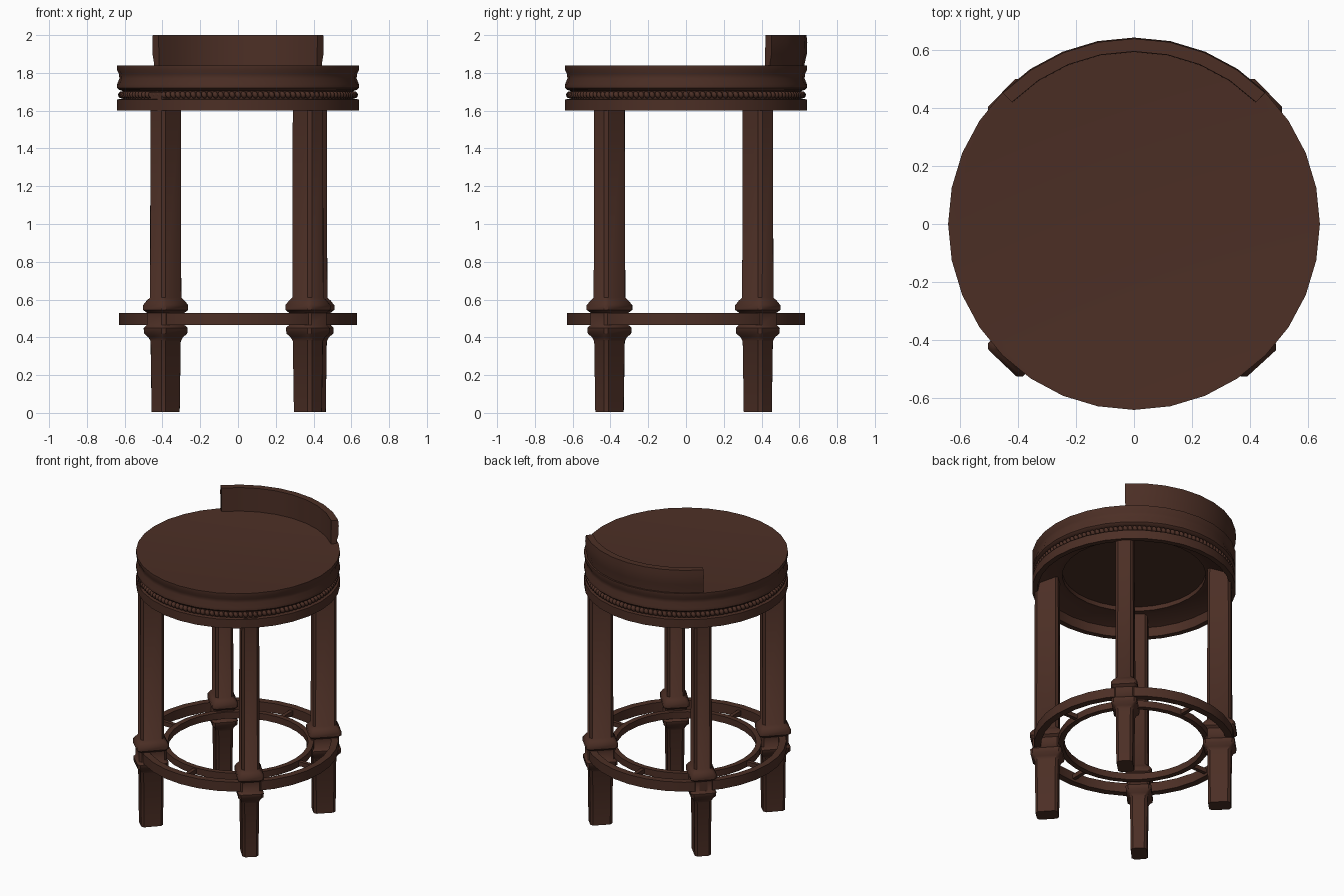
import bpy, bmesh, math
from mathutils import Matrix, Vector

if "Cube" in bpy.data.objects:
    bpy.data.objects.remove(bpy.data.objects["Cube"])

wood = bpy.data.materials.new("dark brown wood")
wood.diffuse_color = (0.072, 0.028, 0.0185, 1)
wood.use_nodes = True
wood.node_tree.nodes["Principled BSDF"].inputs["Base Color"].default_value = wood.diffuse_color


def finish(name, bm, angle=35):
    bmesh.ops.remove_doubles(bm, verts=bm.verts, dist=1e-5)
    bmesh.ops.recalc_face_normals(bm, faces=bm.faces)
    me = bpy.data.meshes.new(name)
    bm.to_mesh(me)
    bm.free()
    me.materials.append(wood)
    ob = bpy.data.objects.new(name, me)
    bpy.context.collection.objects.link(ob)
    bpy.ops.object.select_all(action='DESELECT')
    ob.select_set(True)
    bpy.context.view_layer.objects.active = ob
    bpy.ops.object.shade_smooth_by_angle(angle=math.radians(angle))
    return ob


def sweep(name, profile, start=0, end=360, steps=32, closed=False):
    """Turn an (r, z) profile around z; a partial closed sweep gets end caps."""
    bm = bmesh.new()
    full = end - start == 360
    rows = []
    for i in range(steps if full else steps + 1):
        a = math.radians(start + (end - start) * i / steps)
        rows.append([bm.verts.new((r * math.cos(a), r * math.sin(a), z)) for r, z in profile])
    n = len(profile)
    for i in range(steps):
        p, q = rows[i], rows[(i + 1) % len(rows)]
        for j in range(n if closed else n - 1):
            k = (j + 1) % n
            bm.faces.new((p[j], q[j], q[k], p[k]))
    if closed and not full:
        bm.faces.new(rows[0])
        bm.faces.new(rows[-1])
    bmesh.ops.remove_doubles(bm, verts=bm.verts, dist=1e-5)
    return finish(name, bm)


def band(r0, r1, z0, z1):
    return [(r0, z0), (r1, z0), (r1, z1), (r0, z1)]


# Seat: moulded rim, rope groove, hollow underside
sweep("seat", [(0, 1.838), (0.61, 1.838), (0.625, 1.84), (0.64, 1.84), (0.64, 1.815),
               (0.63, 1.795), (0.628, 1.77), (0.64, 1.74), (0.64, 1.72), (0.63, 1.71),
               (0.612, 1.705), (0.612, 1.662), (0.64, 1.66), (0.64, 1.60), (0.605, 1.60),
               (0.595, 1.66), (0.48, 1.70), (0.45, 1.70), (0.45, 1.73), (0, 1.73)])

# Beaded rope around the seat
bm = bmesh.new()
for i in range(128):
    a = 2 * math.pi * i / 128
    m = Matrix.Rotation(a, 4, 'Z') @ Matrix.Translation((0.617, 0, 1.684)) \
        @ Matrix.Rotation(0.4, 4, 'X') @ Matrix.Diagonal((1, 0.85, 1.1, 1))
    bmesh.ops.create_uvsphere(bm, u_segments=8, v_segments=6, radius=0.018, matrix=m)
finish("rope_beads", bm, 60)

# Low curved backrest
sweep("backrest", [(0.592, 1.80), (0.63, 1.80), (0.628, 1.85), (0.64, 1.90), (0.642, 1.96),
                   (0.638, 2.0), (0.594, 2.0)], 45, 135, 8, closed=True)

# Foot rings and the small struts joining them
sweep("outer_foot_ring", band(0.585, 0.63, 0.465, 0.53), closed=True)
sweep("inner_foot_ring", band(0.44, 0.475, 0.475, 0.52), closed=True)
for i in range(4):
    bm = bmesh.new()
    m = Matrix.Rotation(i * math.pi / 2, 4, 'Z') @ Matrix.Translation((0.53, 0, 0.497)) \
        @ Matrix.Diagonal((0.13, 0.025, 0.03, 1))
    bmesh.ops.create_cube(bm, size=1, matrix=m)
    finish("foot_ring_strut", bm)

# Legs: chamfered posts with collars above and below the foot ring
sections = [(0.005, -0.004), (0.38, 0), (0.40, 0.008), (0.42, 0.024), (0.45, 0.026),
            (0.465, 0.014), (0.53, 0.014), (0.545, 0.028), (0.57, 0.028), (0.595, 0.014),
            (0.61, 0.002), (1.70, 0)]


def leg(name, x, y):
    bm = bmesh.new()
    turn = Matrix.Translation((x, y, 0)) @ Matrix.Rotation(math.atan2(y, x), 4, 'Z')
    rows = []
    for z, grow in sections:
        a, b, c = 0.074 + grow, 0.055 + grow, 0.016
        pts = [(a, b - c), (a - c, b), (c - a, b), (-a, b - c),
               (-a, c - b), (c - a, -b), (a - c, -b), (a, c - b)]
        rows.append([bm.verts.new(turn @ Vector((px, py, z))) for px, py in pts])
    for p, q in zip(rows, rows[1:]):
        for j in range(8):
            bm.faces.new((p[j], p[(j + 1) % 8], q[(j + 1) % 8], q[j]))
    bm.faces.new(rows[0])
    bm.faces.new(rows[-1])
    finish(name, bm, 40)


leg("front_left_leg", -0.383, -0.405)
leg("front_right_leg", 0.37, -0.405)
leg("back_left_leg", -0.383, 0.38)
leg("back_right_leg", 0.39, 0.38)
